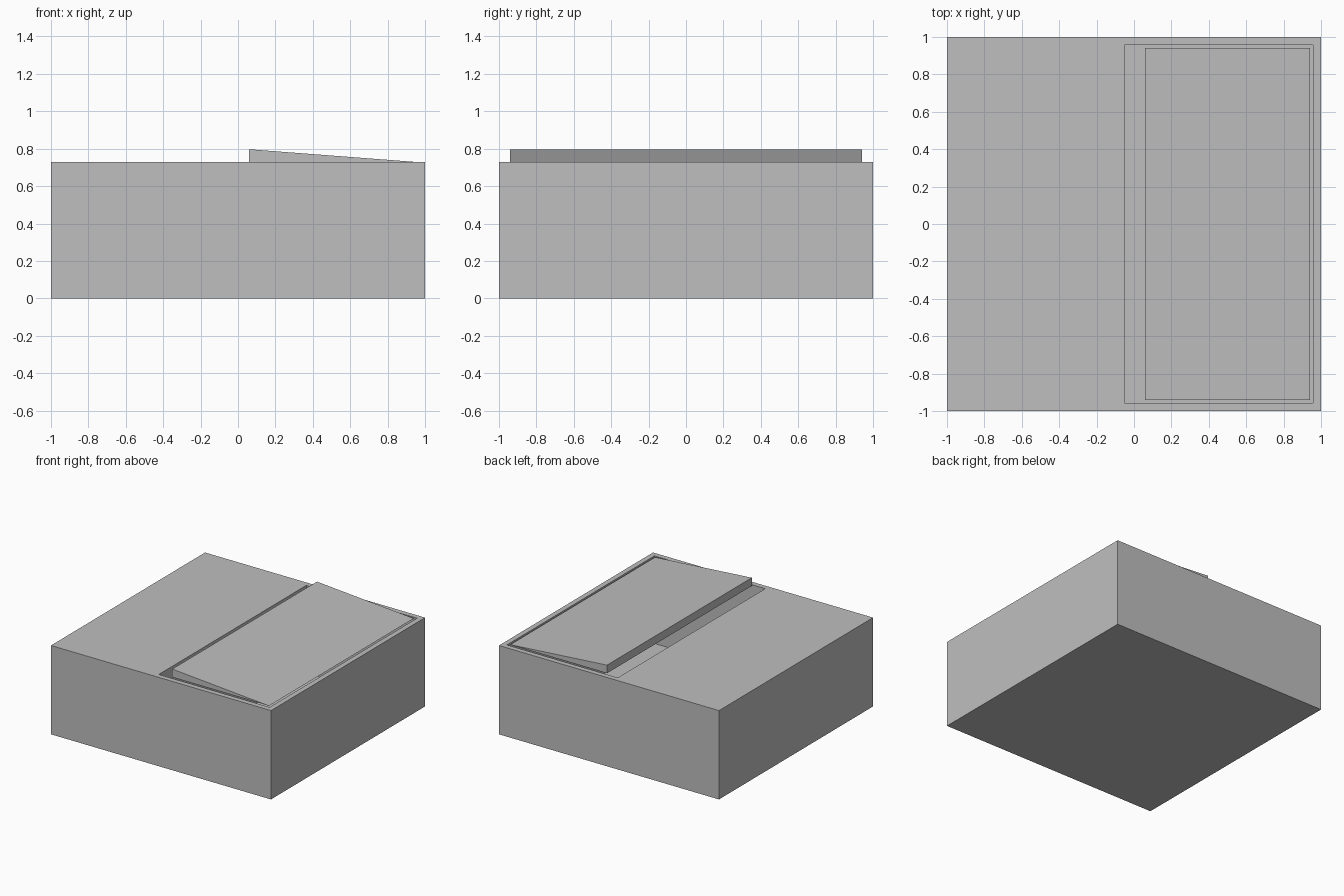
import bpy
import bmesh
from mathutils import Vector

if "Cube" in bpy.data.objects:
    bpy.data.objects.remove(bpy.data.objects["Cube"], do_unlink=True)

HEIGHT = 0.73       # top of the box
WALL = 0.06         # wall around the cavity
FLOOR = 0.01        # thickness of the cavity floor
CAVITY_LEFT = -0.05
LID_LEFT, LID_TOP = 0.06, 0.797
RIM = 1 - WALL

grey = bpy.data.materials.new("plain grey")
grey.use_nodes = True
colour = (0.52, 0.52, 0.52, 1)
grey.diffuse_color = colour
grey.node_tree.nodes["Principled BSDF"].inputs["Base Color"].default_value = colour


def finish(name, bm):
    """Turn a bmesh into a named grey object."""
    bmesh.ops.recalc_face_normals(bm, faces=bm.faces[:])
    mesh = bpy.data.meshes.new(name)
    bm.to_mesh(mesh)
    bm.free()
    mesh.materials.append(grey)
    obj = bpy.data.objects.new(name, mesh)
    bpy.context.collection.objects.link(obj)


# Box body: the top face is inset, narrowed to one side and sunk into a cavity
bm = bmesh.new()
bmesh.ops.create_cube(bm, size=2)
for v in bm.verts:
    v.co.z = HEIGHT if v.co.z > 0 else 0
bm.normal_update()
top = max(bm.faces, key=lambda f: f.calc_center_median().z)
bmesh.ops.inset_region(bm, faces=[top], thickness=WALL)
for v in top.verts:
    if v.co.x < 0:
        v.co.x = CAVITY_LEFT
sunk = bmesh.ops.extrude_discrete_faces(bm, faces=[top])["faces"][0]
bmesh.ops.translate(bm, verts=sunk.verts[:], vec=(0, 0, FLOOR - HEIGHT))
finish("box_body", bm)

# Sloping lid: a wedge profile extruded from front to back
bm = bmesh.new()
profile = [(LID_LEFT, HEIGHT), (RIM, HEIGHT), (LID_LEFT, LID_TOP)]
side = bm.faces.new([bm.verts.new((x, -RIM, z)) for x, z in profile])
result = bmesh.ops.extrude_face_region(bm, geom=[side])
moved = [g for g in result["geom"] if isinstance(g, bmesh.types.BMVert)]
bmesh.ops.translate(bm, verts=moved, vec=Vector((0, 2 * RIM, 0)))
finish("sloping_lid", bm)
